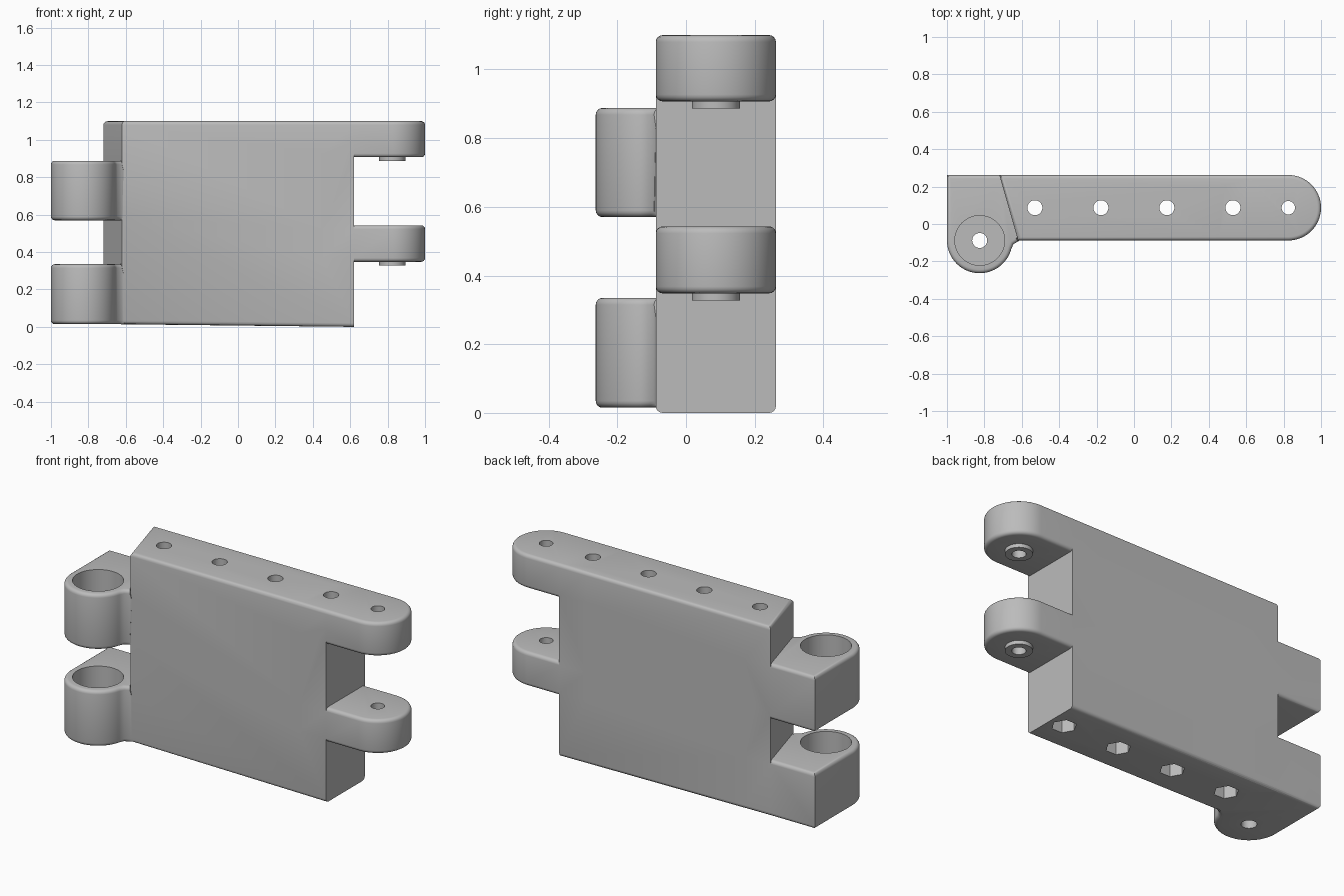
import bpy, bmesh
from math import radians, sin, cos

cube = bpy.data.objects.get("Cube")
if cube:
    bpy.data.objects.remove(cube, do_unlink=True)

grey = bpy.data.materials.new("plain grey")
grey.use_nodes = True
COLOR = (0.5, 0.5, 0.5, 1)
grey.diffuse_color = COLOR
grey.node_tree.nodes["Principled BSDF"].inputs["Base Color"].default_value = COLOR

FRONT, BACK = -0.088, 0.262
MID = (FRONT + BACK) / 2
R = 0.175
TOP = 1.1
PIN = (-0.825, FRONT)          # axis of the left knuckles
LUG_X = 0.825                  # axis of the right lugs
ROUND = 0.02


def arc(cx, cy, r, a0, a1, n):
    angles = [radians(a0 + (a1 - a0) * i / n) for i in range(n + 1)]
    return [(cx + r * cos(a), cy + r * sin(a)) for a in angles]


def prism(name, profile, z0, z1, rounded=None, bottom=None):
    """Extrude a plan profile; round the rim edges chosen by rounded(midpoint)."""
    bm = bmesh.new()
    face = bm.faces.new([bm.verts.new((x, y, z0)) for x, y in profile])
    out = bmesh.ops.extrude_face_region(bm, geom=[face])
    for v in out["geom"]:
        if isinstance(v, bmesh.types.BMVert):
            v.co.z = z1
    bmesh.ops.recalc_face_normals(bm, faces=bm.faces)
    if bottom:
        for v in bm.verts:
            if v.co.z == z0:
                v.co.z = bottom(v.co.x)
    if rounded:
        rim = [e for e in bm.edges
               if abs(e.verts[0].co.z - e.verts[1].co.z) < 0.1
               and rounded((e.verts[0].co + e.verts[1].co) / 2)]
        bmesh.ops.bevel(bm, geom=rim, offset=ROUND, segments=4,
                        profile=0.5, affect='EDGES')
    bmesh.ops.recalc_face_normals(bm, faces=bm.faces)
    mesh = bpy.data.meshes.new(name)
    bm.to_mesh(mesh)
    bm.free()
    mesh.materials.append(grey)
    ob = bpy.data.objects.new(name, mesh)
    bpy.context.collection.objects.link(ob)
    return ob


def post(name, x, y, r, z0, z1, sides=40):
    return prism(name, arc(x, y, r, 0, 360 - 360 / sides, sides - 1), z0, z1)


def combine(target, others, operation):
    for ob in others:
        ob.hide_render = True
        mod = target.modifiers.new(operation.title(), 'BOOLEAN')
        mod.operation, mod.object, mod.solver = operation, ob, 'EXACT'
        bpy.context.view_layer.objects.active = target
        bpy.ops.object.modifier_apply(modifier=mod.name)
        bpy.data.objects.remove(ob, do_unlink=True)


# Main block: slanted left end, gently sloping underside
block_plan = [(-0.62, FRONT), (0.62, FRONT), (0.62, BACK), (-0.72, BACK)]
hinge_leaf = prism("hinge_leaf", block_plan, 0, TOP,
                   lambda m: m.x < 0.6 and (m.z > 0.5 or m.x > -0.6),
                   lambda x: 0.015 * min(1, (0.62 - x) / 1.24))

# Right lugs with a low boss beneath each
added = []
lug_plan = [(0.45, FRONT)] + arc(LUG_X, MID, R, -90, 90, 32) + [(0.45, BACK)]
for level, z0, z1 in (("lower", 0.348, 0.543), ("upper", 0.907, TOP)):
    added.append(prism(level + "_lug", lug_plan, z0, z1, lambda m: m.x > 0.5))
    added.append(post(level + "_boss", LUG_X, MID, 0.07, z0 - 0.021, z0 + 0.05))

# Left knuckles: round barrel with a square back and a small neck
knuckle_plan = ([(-0.55, BACK), (-1, BACK)] + arc(*PIN, R, 180, 345, 40)
                + [(-0.645, -0.108), (-0.62, -0.093), (-0.55, -0.05)])
KNUCKLES = (("lower", 0.015, 0.335), ("upper", 0.57, 0.888))
for level, z0, z1 in KNUCKLES:
    added.append(prism(level + "_knuckle", knuckle_plan, z0, z1,
                       lambda m: m.x < -0.57 and (m.y > BACK - 0.01 or m.x < -0.6)))
combine(hinge_leaf, added, 'UNION')

# Holes: bores in the knuckles, screw holes with hexagonal pockets, lug hole
cuts = [post("pin_hole", *PIN, 0.04, -0.1, 1)]
for level, z0, z1 in KNUCKLES:
    cuts.append(post(level + "_bore", *PIN, 0.133, z0 + 0.06, z1 + 0.05, 48))
for i in range(4):
    x = -0.53 + 0.353 * i
    cuts.append(post("screw_hole", x, MID, 0.04, -0.1, 1.2))
    cuts.append(post("nut_pocket", x, MID, 0.065, -0.1, 0.2, 6))
cuts.append(post("lug_hole", LUG_X, MID, 0.036, 0.2, 1.2))
combine(hinge_leaf, cuts, 'DIFFERENCE')

bpy.ops.object.select_all(action='DESELECT')
hinge_leaf.select_set(True)
bpy.context.view_layer.objects.active = hinge_leaf
bpy.ops.object.shade_smooth_by_angle(angle=radians(35))
